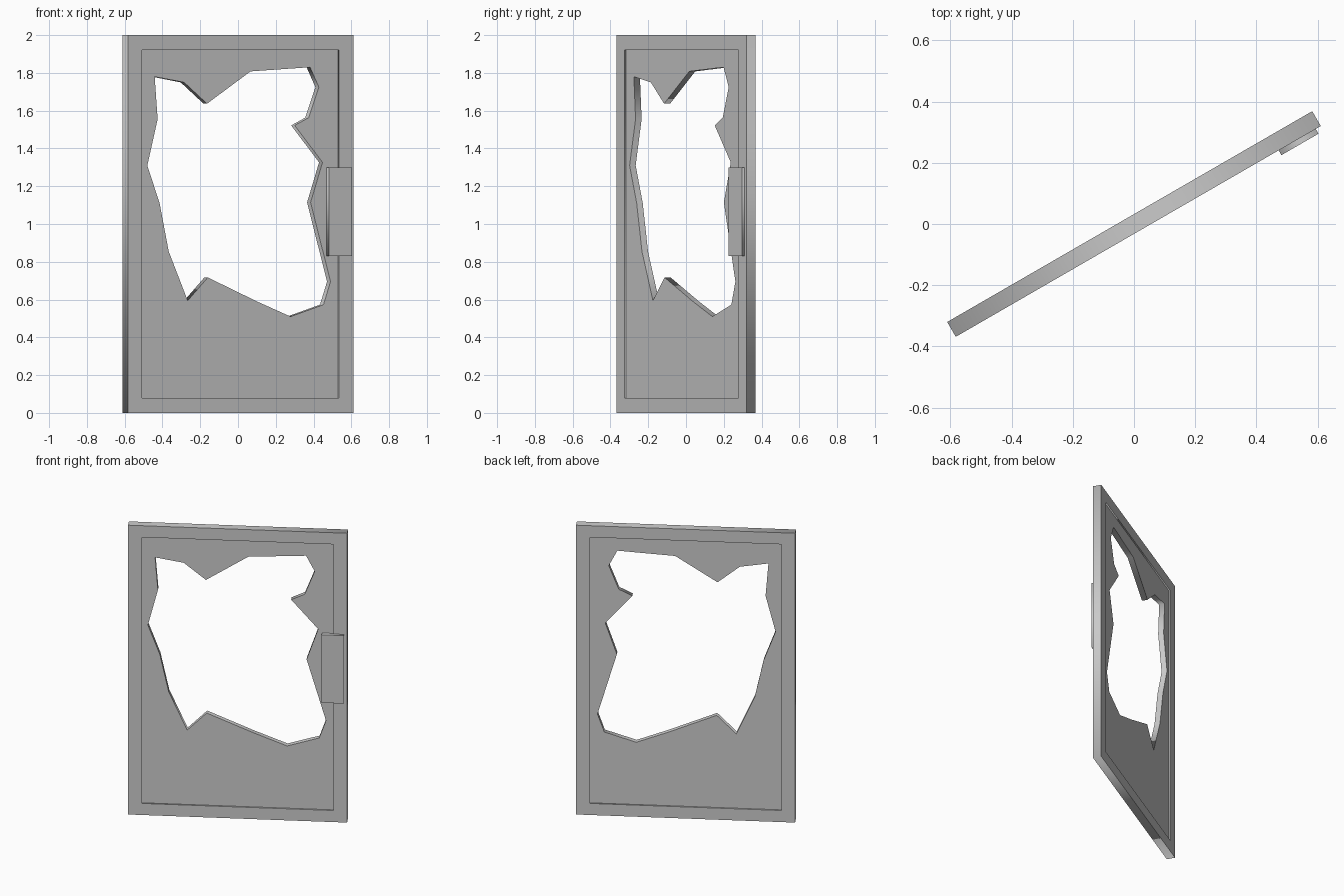
import bpy
from math import pi, radians

cube = bpy.data.objects.get("Cube")
if cube:
    bpy.data.objects.remove(cube)

HALF_W, HEIGHT = 0.689, 2.0
BORDER_X, BORDER_Z = 0.087, 0.08
FRAME_DEPTH, PANEL_DEPTH = 0.056, 0.037
SWING = radians(30)

grey = bpy.data.materials.new("mid_grey")
grey.use_nodes = True
colour = (0.6, 0.6, 0.6, 1)
grey.diffuse_color = colour
grey.node_tree.nodes["Principled BSDF"].inputs["Base Color"].default_value = colour


def rectangle(x0, x1, z0, z1):
    return [(x0, z0), (x1, z0), (x1, z1), (x0, z1)]


def inset_rectangle(dx, dz):
    return rectangle(dx - HALF_W, HALF_W - dx, dz, HEIGHT - dz)


def slab(name, outlines, depth, forward=0.0):
    """Upright flat slab; outlines after the first are holes."""
    curve = bpy.data.curves.new(name, "CURVE")
    curve.dimensions = "2D"
    curve.fill_mode = "BOTH"
    curve.extrude = depth / 2
    for points in outlines:
        spline = curve.splines.new("POLY")
        spline.points.add(len(points) - 1)
        for point, (x, z) in zip(spline.points, points):
            point.co = (x, z, forward, 1)
        spline.use_cyclic_u = True
    obj = bpy.data.objects.new(name, curve)
    bpy.context.collection.objects.link(obj)
    obj.rotation_euler = (pi / 2, 0, SWING)
    bpy.ops.object.select_all(action="DESELECT")
    obj.select_set(True)
    bpy.context.view_layer.objects.active = obj
    bpy.ops.object.convert(target="MESH")
    obj = bpy.context.object
    obj.name = name
    # Lift the slab in front of the door face
    for vert in obj.data.vertices:
        if abs(forward) > 0 and abs(vert.co.z) <= depth / 2 + 0.0001:
            vert.co.z += forward
    obj.data.materials.clear()
    obj.data.materials.append(grey)
    return obj


# Outer frame
slab("door_frame", [inset_rectangle(0, 0), inset_rectangle(BORDER_X, BORDER_Z)], FRAME_DEPTH)

# Recessed panel with a jagged broken opening
hole = [(-0.52, 1.78), (-0.34, 1.75), (-0.20, 1.637), (0.066, 1.808), (0.43, 1.83),
        (0.484, 1.724), (0.421, 1.563), (0.336, 1.522), (0.506, 1.326), (0.433, 1.114),
        (0.555, 0.695), (0.512, 0.573), (0.311, 0.51), (0.105, 0.59), (-0.195, 0.717),
        (-0.318, 0.594), (-0.434, 0.854), (-0.49, 1.11), (-0.565, 1.31), (-0.502, 1.555)]
slab("broken_panel", [inset_rectangle(BORDER_X - 0.01, BORDER_Z - 0.01), hole], PANEL_DEPTH)

# Lock plate on the front face
slab("lock_plate", [rectangle(0.53, 0.67, 0.83, 1.30)], 0.03, 0.031)
